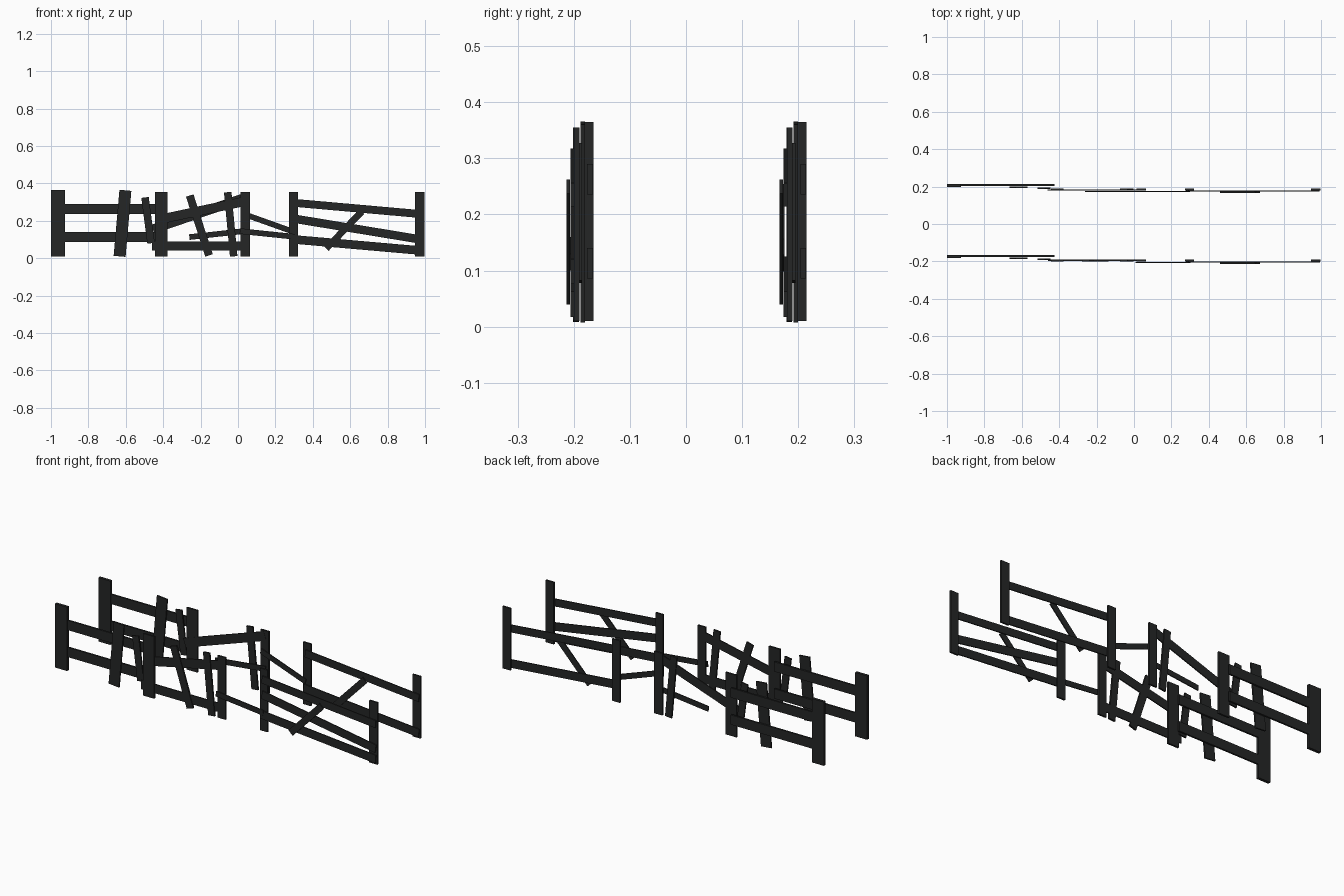
import bpy
import math

wood = bpy.data.materials.new("dark_wood")
wood.diffuse_color = (0.018, 0.019, 0.019, 1)


def plank(name, a, b, width, y, thick):
    """Flat board whose centre line runs from a to b in the x-z plane."""
    (x0, z0), (x1, z1) = a, b
    bpy.ops.mesh.primitive_cube_add(size=1, location=((x0 + x1) / 2, y, (z0 + z1) / 2))
    ob = bpy.context.object
    ob.name = name
    ob.scale = (math.hypot(x1 - x0, z1 - z0), thick, width)
    ob.rotation_euler = (0, -math.atan2(z1 - z0, x1 - x0), 0)
    ob.data.materials.append(wood)


# Boards shared by both fence rows: name, start, end, width, depth offset, thickness
shared = [
    # sturdy left section
    ("left_end_post", (-0.962, 0.01), (-0.962, 0.365), 0.074, -0.173, 0.016),
    ("left_upper_rail", (-0.96, 0.263), (-0.425, 0.263), 0.054, -0.171, 0.010),
    ("left_lower_rail", (-0.96, 0.113), (-0.425, 0.113), 0.054, -0.171, 0.010),
    ("wide_picket", (-0.633, 0.01), (-0.602, 0.363), 0.064, -0.184, 0.008),
    ("short_picket", (-0.465, 0.08), (-0.497, 0.325), 0.04, -0.189, 0.008),
    # middle section
    ("middle_left_post", (-0.41, 0.01), (-0.41, 0.355), 0.068, -0.195, 0.010),
    ("middle_right_post", (0.038, 0.01), (0.038, 0.355), 0.05, -0.195, 0.010),
    ("thin_picket", (-0.023, 0.01), (-0.055, 0.353), 0.04, -0.196, 0.010),
    # right section
    ("right_inner_post", (0.298, 0.01), (0.298, 0.355), 0.048, -0.195, 0.010),
    ("right_end_post", (0.972, 0.01), (0.972, 0.355), 0.05, -0.195, 0.010),
    ("right_upper_rail", (0.29, 0.297), (0.99, 0.235), 0.042, -0.203, 0.006),
    ("right_lower_rail", (0.28, 0.102), (0.99, 0.04), 0.046, -0.203, 0.006),
    ("right_brace", (0.472, 0.052), (0.662, 0.25), 0.036, -0.210, 0.006),
]
for row, dy in (("front", 0.0), ("back", 0.38)):
    for name, a, b, w, y, t in shared:
        plank(f"{row}_{name}", a, b, w, y + dy, t)

# Boards found only in the front row
plank("front_middle_upper_rail", (-0.43, 0.205), (0.04, 0.305), 0.05, -0.194, 0.006)
plank("front_middle_lower_rail", (-0.46, 0.065), (0.05, 0.065), 0.05, -0.194, 0.006)
plank("front_leaning_picket", (-0.155, 0.015), (-0.258, 0.335), 0.042, -0.196, 0.010)
plank("front_right_middle_rail", (0.29, 0.213), (0.99, 0.098), 0.045, -0.203, 0.006)
plank("front_gap_rail", (0.01, 0.145), (0.30, 0.115), 0.03, -0.207, 0.005)

# Boards found only in the back row
plank("back_fallen_rail", (-0.455, 0.155), (0.04, 0.325), 0.05, 0.182, 0.006)
plank("back_broken_board", (-0.26, 0.113), (0.05, 0.147), 0.03, 0.173, 0.005)
plank("back_gap_rail", (0.02, 0.24), (0.295, 0.142), 0.03, 0.173, 0.005)
